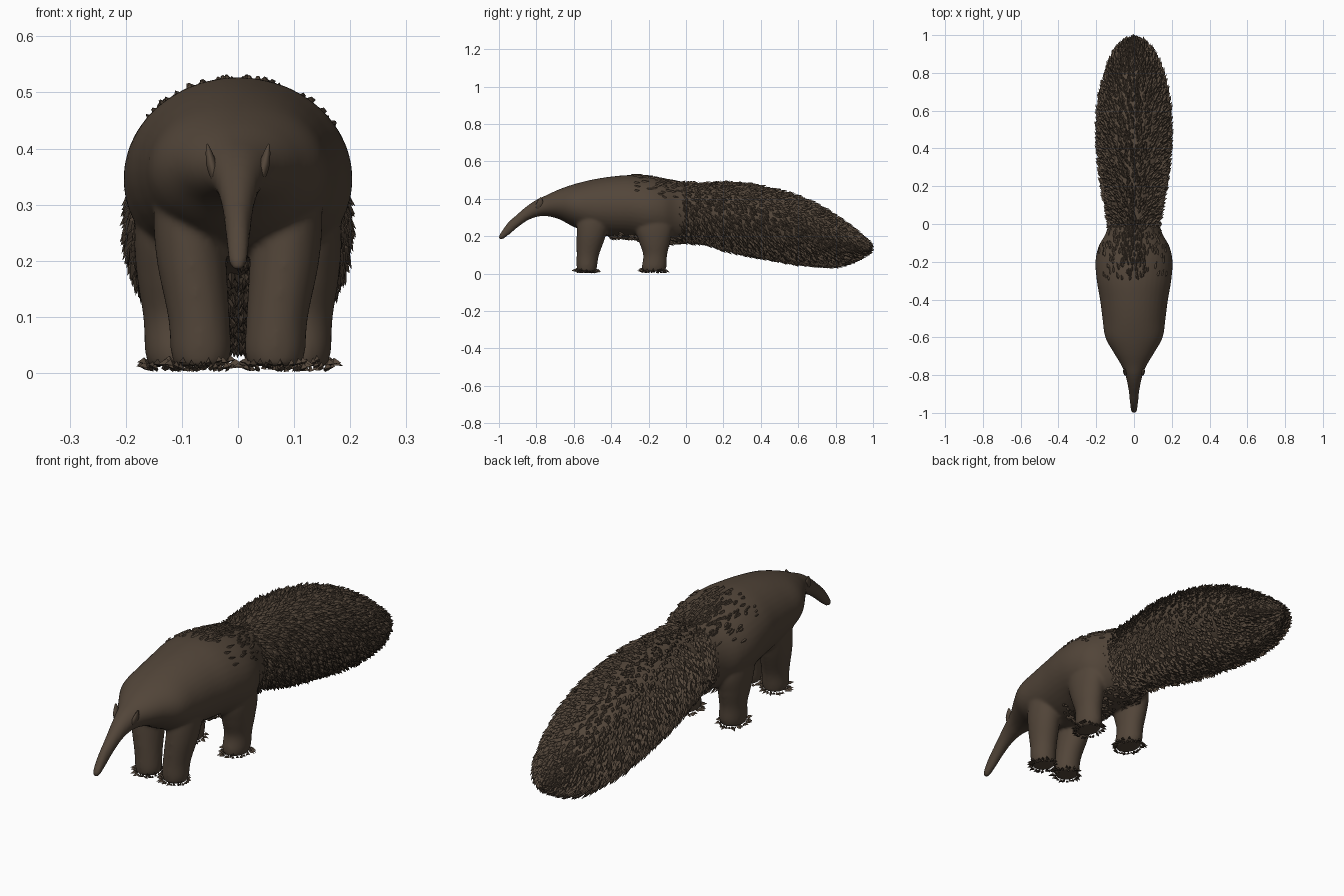
import bpy, bmesh, math, random
from mathutils import Vector

if "Cube" in bpy.data.objects:
    bpy.data.objects.remove(bpy.data.objects["Cube"])

random.seed(4)
fur = bpy.data.materials.new("dark brown fur")
fur.diffuse_color = (0.085, 0.060, 0.041, 1)
fur.use_nodes = True
fur.node_tree.nodes["Principled BSDF"].inputs["Base Color"].default_value = fur.diffuse_color

# Side and top profiles: y, top z, bottom z, half width
BODY = [(-1.0, .205, .183, .010), (-.985, .228, .182, .017), (-.95, .275, .205, .021),
        (-.9, .32, .247, .026), (-.85, .362, .283, .034), (-.8, .395, .303, .046),
        (-.75, .418, .308, .066), (-.68, .45, .292, .108), (-.6, .478, .25, .152),
        (-.5, .503, .212, .167), (-.4, .519, .198, .18), (-.3, .527, .19, .197),
        (-.2, .52, .168, .204), (-.12, .505, .165, .188), (-.05, .492, .168, .15),
        (.05, .465, .19, .115), (.1, .42, .24, .07)]
TAIL = [(-.07, .475, .185, .12), (0, .478, .175, .128), (.1, .477, .165, .146),
        (.2, .48, .135, .165), (.3, .475, .11, .178), (.4, .46, .092, .187),
        (.5, .438, .073, .19), (.6, .407, .057, .187), (.7, .362, .048, .173),
        (.8, .302, .046, .147), (.88, .244, .066, .115), (.93, .203, .09, .083),
        (.965, .172, .112, .045), (.975, .15, .13, .012)]


def sample(st, t):
    """Smooth interpolation through a list of stations, t in 0..1."""
    f = min(max(t, 0), .99999) * (len(st) - 1)
    i = int(f)
    u = f - i
    p = [st[min(max(i + k, 0), len(st) - 1)] for k in (-1, 0, 1, 2)]
    return [.5 * (2 * b + (c - a) * u + (2 * a - 5 * b + 4 * c - d) * u * u
                  + (3 * b - a - 3 * c + d) * u ** 3) for a, b, c, d in zip(*p)]


def hull_point(st, t, a):
    y, zt, zb, w = sample(st, t)
    return Vector((w * math.cos(a), y, (zt + zb) / 2 + (zt - zb) / 2 * math.sin(a)))


def leg_point(st, t, a):
    z, cx, cy, rx, ry = sample(st, t)
    return Vector((cx + rx * math.cos(a), cy + ry * math.sin(a), z))


def loft(bm, point, st, rings, sides, sx=1):
    rows = []
    for i in range(rings):
        ring = [point(st, i / (rings - 1), math.tau * j / sides) for j in range(sides)]
        rows.append([bm.verts.new((p.x * sx, p.y, p.z)) for p in ring])
    for r, s in zip(rows, rows[1:]):
        for j in range(sides):
            k = (j + 1) % sides
            bm.faces.new((r[j], r[k], s[k], s[j]))
    bm.faces.new(rows[0])
    bm.faces.new(rows[-1])


def finish(bm, name, smooth=True, recalc=True):
    if recalc:
        bmesh.ops.recalc_face_normals(bm, faces=bm.faces)
    me = bpy.data.meshes.new(name)
    bm.to_mesh(me)
    bm.free()
    me.materials.append(fur)
    for p in me.polygons:
        p.use_smooth = smooth
    ob = bpy.data.objects.new(name, me)
    bpy.context.collection.objects.link(ob)
    return ob


# Leg profiles: z, centre x, centre y, radius x, radius y
FRONT = [(.38, .095, -.49, .045, .07), (.28, .09, -.495, .06, .085), (.2, .083, -.507, .062, .078),
         (.1, .07, -.525, .055, .06), (.04, .066, -.53, .054, .055), (.012, .066, -.53, .047, .05)]
HIND = [(.36, .12, -.18, .055, .08), (.25, .123, -.172, .062, .1), (.17, .12, -.168, .06, .083),
        (.1, .116, -.165, .053, .064), (.04, .113, -.17, .053, .066), (.012, .113, -.173, .046, .06)]

# Body with snout and legs, fused into one skin
bm = bmesh.new()
loft(bm, hull_point, BODY, 90, 40)
for sx in (1, -1):
    for leg in (FRONT, HIND):
        loft(bm, leg_point, leg, 24, 24, sx)
body = finish(bm, "body_and_legs")
rm = body.modifiers.new("fuse", 'REMESH')
rm.mode = 'VOXEL'
rm.voxel_size = .0075
rm.use_smooth_shade = True
sm = body.modifiers.new("soften", 'SMOOTH')
sm.iterations = 6

# Tail core
bm = bmesh.new()
loft(bm, hull_point, TAIL, 60, 40)
finish(bm, "tail_core")

# Ears: small flattened cups on the sides of the head
bm = bmesh.new()
for sx in (1, -1):
    geo = bmesh.ops.create_uvsphere(bm, u_segments=14, v_segments=10, radius=1)["verts"]
    for v in geo:
        taper = 1 - .45 * max(v.co.z, 0)
        x, y, z = v.co
        v.co = (sx * (.047 + .010 * x * taper + .008 * z), -.782 + .02 * y * taper + .006 * z,
                .372 + .037 * z)
finish(bm, "ears")


def tuft(bm, root, along, normal, length, width, lift):
    """A folded pointed lock of hair with closed sides."""
    side = along.cross(normal).normalized()
    mid = root + along * length * .45 + normal * lift * .6
    tip = root + along * length + normal * lift
    low = root - normal * .012
    r = bm.verts.new(low)
    a = bm.verts.new(mid + side * width - normal * .008)
    b = bm.verts.new(mid - side * width - normal * .008)
    c = bm.verts.new(mid + normal * .003)
    t = bm.verts.new(tip)
    for f in ((r, c, a), (r, b, c), (a, c, t), (c, b, t), (a, t, b), (r, a, b)):
        bm.faces.new(f)


def comb(bm, st, t, a, back, down, length, width, lift):
    """Place a lock on a hull, combed backward and downward."""
    p = hull_point(st, t, a)
    du = (hull_point(st, t, a + .02) - hull_point(st, t, a - .02)).normalized()
    dt = (hull_point(st, t + .01, a) - hull_point(st, t - .01, a)).normalized()
    n = du.cross(dt)
    n = -n.normalized() if n.dot(p - Vector((0, p.y, (sample(st, t)[1] + sample(st, t)[2]) / 2))) < 0 else n.normalized()
    fall = -du * math.cos(a)
    along = (dt * back + fall * down + du * random.uniform(-.25, .25)).normalized()
    tuft(bm, p, along, n, length * random.uniform(.7, 1.3), width * random.uniform(.8, 1.2),
         lift * random.uniform(.5, 1.4))


# Shaggy tail coat
bm = bmesh.new()
for i in range(62):
    t = .03 + .95 * i / 61
    around = max(8, int(58 * min(1, sample(TAIL, t)[3] / .15)))
    for j in range(around):
        a = math.tau * (j + .5 * (i % 2) + random.uniform(-.3, .3)) / around
        comb(bm, TAIL, min(t + random.uniform(-.008, .008), .99), a, .45 + .8 * t, 1 - .5 * t,
             .05 - .018 * t ** 4, .009, .014)
finish(bm, "tail_fur", False)

# Low hair over the rump and a fringe under the belly
bm = bmesh.new()
for _ in range(230):
    comb(bm, BODY, random.uniform(.68, .9), math.pi / 2 + random.gauss(0, .45), 1, .2, .05, .009, .004)
for _ in range(170):
    comb(bm, BODY, random.uniform(.6, .88), -math.pi / 2 + random.uniform(-.6, .6), .8, .2, .045, .007, .014)
finish(bm, "body_fur", False)

# Ragged hair around the feet
bm = bmesh.new()
for sx in (1, -1):
    for leg in (FRONT, HIND):
        for k in range(46):
            a = math.tau * k / 46 + random.uniform(-.1, .1)
            p = leg_point(leg, random.uniform(.84, .99), a)
            out = Vector((math.cos(a) * sx, math.sin(a), 0))
            p.x *= sx
            along = (out * .6 + Vector((0, -.25, -.35))).normalized()
            reach = min(.028, max(.008, (p.z - .006) * 1.6))
            tuft(bm, p - out * .004, along, Vector((0, 0, 1)), reach * random.uniform(.8, 1.4), .006, .004)
for v in bm.verts:
    v.co.z = max(v.co.z, .002)
finish(bm, "foot_fur", False)
